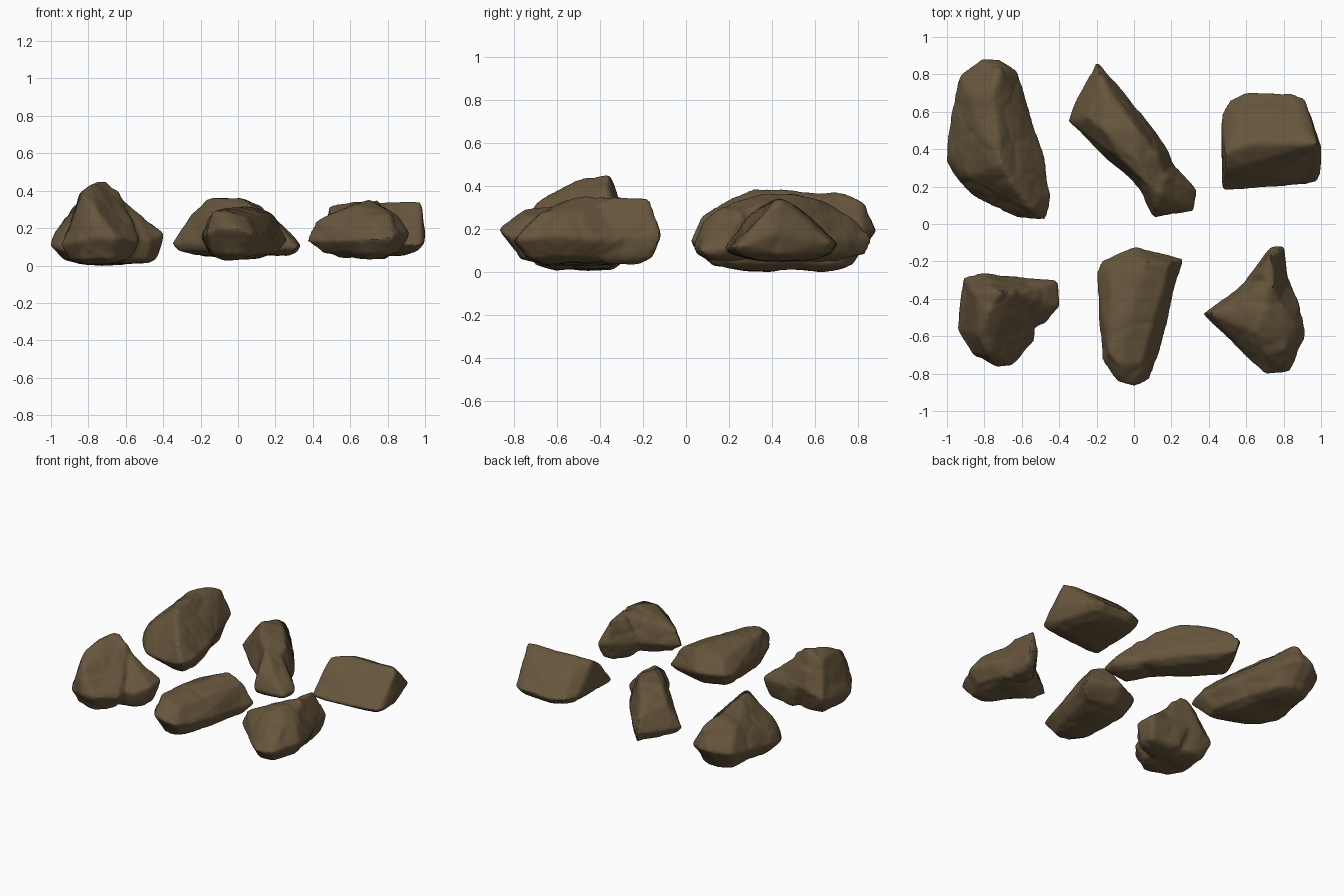
import bpy
import bmesh
from mathutils import Vector, noise

default_cube = bpy.data.objects.get("Cube")
if default_cube:
    bpy.data.objects.remove(default_cube, do_unlink=True)

# One earthy colour for every rock
brown = bpy.data.materials.new("earth_brown")
brown.use_nodes = True
colour = (0.135, 0.093, 0.046, 1)
brown.diffuse_color = colour
shader = next(n for n in brown.node_tree.nodes if n.type == "BSDF_PRINCIPLED")
shader.inputs["Base Color"].default_value = colour
shader.inputs["Roughness"].default_value = 0.9


def add_lobe(bm, outline, crown, base, foot):
    """Convex lump: widest outline, crown points above, rounded belly below."""
    rim = [Vector(p) for p in outline]
    middle = sum(rim, Vector()) / len(rim)
    points = rim + [Vector(p) for p in crown]
    for p in rim:
        for shrink, lift in ((foot, 0.025), (foot * 0.6, 0)):
            under = middle.lerp(p, shrink)
            points.append(Vector((under.x, under.y, base + lift)))
    verts = [bm.verts.new(p) for p in points]
    hull = bmesh.ops.convex_hull(bm, input=verts)
    loose = {g for g in hull["geom_interior"] + hull["geom_unused"]
             if isinstance(g, bmesh.types.BMVert)}
    bmesh.ops.delete(bm, geom=list(loose), context="VERTS")


def weather(mesh, seed, strength):
    """Push the surface in and out with broad dents, chips and fine grain."""
    shift = Vector((seed, seed * 2, seed * 3))
    moved = []
    for v in mesh.vertices:
        p = v.co + shift
        broad = noise.noise(p * 5)
        near = noise.voronoi(p * 5)[0]
        chip = min(near[1] - near[0], 0.3) - 0.2
        grain = noise.fractal(p * 14, 0.9, 2, 3)
        push = 0.016 * broad + 0.02 * chip + 0.003 * grain + 0.004
        moved.append(v.co + v.normal * push * strength)
    for v, co in zip(mesh.vertices, moved):
        v.co = co


def make_rock(name, lobes, base, foot=0.75, seed=1, strength=0.8):
    bm = bmesh.new()
    for outline, crown in lobes:
        add_lobe(bm, outline, crown, base, foot)
    bmesh.ops.recalc_face_normals(bm, faces=bm.faces)
    mesh = bpy.data.meshes.new(name)
    bm.to_mesh(mesh)
    bm.free()
    rock = bpy.data.objects.new(name, mesh)
    bpy.context.collection.objects.link(rock)
    bpy.ops.object.select_all(action="DESELECT")
    rock.select_set(True)
    bpy.context.view_layer.objects.active = rock

    # Fuse the lobes, then wear down the edges
    fuse = rock.modifiers.new("fuse", "REMESH")
    fuse.mode = "VOXEL"
    fuse.voxel_size = 0.012
    wear = rock.modifiers.new("wear", "SMOOTH")
    wear.factor = 0.5
    wear.iterations = 6
    for modifier in (fuse.name, wear.name):
        bpy.ops.object.modifier_apply(modifier=modifier)

    weather(rock.data, seed, strength)
    rock.data.materials.clear()
    rock.data.materials.append(brown)
    bpy.ops.object.shade_smooth_by_angle()
    return rock


# Peaked rock with a steep left wall and a side knob, front row
make_rock("peaked_rock", [
    ([(-.92, -.28, .14), (-.8, -.25, .2), (-.56, -.3, .2), (-.53, -.62, .13),
      (-.65, -.75, .15), (-.73, -.76, .15), (-.86, -.7, .13), (-.94, -.57, .11)],
     [(-.84, -.37, .39), (-.75, -.35, .45), (-.71, -.36, .45), (-.64, -.37, .4),
      (-.79, -.5, .43), (-.83, -.59, .38), (-.78, -.69, .32), (-.66, -.62, .25)]),
    ([(-.7, -.27, .18), (-.42, -.31, .17), (-.4, -.44, .17), (-.47, -.53, .14),
      (-.7, -.6, .15)],
     [(-.64, -.37, .37), (-.5, -.36, .25), (-.52, -.46, .23)]),
], base=.01, seed=3)

# Long tapering rock, front row
make_rock("tapered_rock", [
    ([(-.2, -.26, .15), (-.17, -.19, .16), (0, -.12, .17), (.12, -.15, .16),
      (.26, -.19, .13), (.2, -.4, .14), (.13, -.7, .15), (.08, -.84, .17),
      (0, -.87, .2), (-.08, -.85, .2), (-.17, -.73, .17), (-.18, -.5, .15)],
     [(.19, -.21, .28), (.06, -.2, .32), (-.12, -.25, .25), (.12, -.42, .27),
      (.04, -.74, .26), (-.08, -.75, .29), (-.13, -.69, .29), (-.1, -.5, .28)]),
], base=.035, foot=.75, seed=8, strength=.6)

# Three-cornered rock with a raised rear tip, front row
make_rock("cornered_rock", [
    ([(.37, -.48, .13), (.45, -.42, .15), (.67, -.25, .16), (.82, -.27, .15),
      (.87, -.4, .15), (.91, -.6, .17), (.83, -.79, .15), (.7, -.81, .14),
      (.6, -.71, .13)],
     [(.72, -.3, .34), (.7, -.46, .35), (.64, -.58, .32), (.81, -.66, .28),
      (.72, -.71, .25), (.53, -.46, .29), (.42, -.48, .23), (.85, -.54, .27)]),
    ([(.6, -.3, .17), (.73, -.13, .18), (.8, -.12, .16), (.82, -.27, .16),
      (.85, -.45, .17), (.62, -.45, .17)],
     [(.73, -.17, .34), (.68, -.26, .33), (.75, -.35, .35)]),
], base=.045, foot=.75, seed=5)

# Large rock with a leaning spine, back row
make_rock("large_rock", [
    ([(-1, .46, .13), (-1, .34, .11), (-.94, .23, .08), (-.85, .15, .08),
      (-.62, .03, .12), (-.47, .02, .14), (-.44, .15, .15), (-.5, .4, .16),
      (-.58, .67, .16), (-.62, .81, .17), (-.72, .88, .19), (-.82, .88, .19),
      (-.93, .8, .17)],
     [(-.88, .68, .31), (-.76, .72, .36), (-.72, .82, .32), (-.82, .52, .34),
      (-.71, .31, .39), (-.63, .19, .33), (-.55, .08, .26), (-.5, .12, .22),
      (-.96, .38, .2), (-.89, .26, .22)]),
], base=.01, foot=.75, seed=11)

# Diagonal humped rock with a low rear tip, back row
make_rock("diagonal_rock", [
    ([(-.35, .55, .12), (-.33, .62, .13), (-.23, .74, .15), (-.2, .87, .15),
      (-.12, .77, .15), (.04, .59, .15), (.18, .39, .12), (.23, .28, .1),
      (.13, .12, .1), (.02, .2, .1), (-.2, .42, .11)],
     [(-.18, .8, .23), (-.25, .57, .28), (-.14, .66, .32), (.01, .51, .36),
      (-.16, .5, .36), (-.07, .34, .33), (.02, .33, .36), (.13, .37, .31),
      (.16, .26, .28), (.08, .2, .32)]),
    ([(.15, .34, .12), (.02, .22, .11), (.1, .03, .12), (.19, .05, .1),
      (.24, .1, .1), (.32, .07, .1), (.33, .18, .11), (.23, .3, .12)],
     [(.18, .26, .28), (.05, .24, .33), (.14, .16, .3), (.12, .08, .23),
      (.22, .17, .21)]),
], base=.055, foot=.9, seed=14, strength=.6)

# Ridged wedge rock, back row
make_rock("wedge_rock", [
    ([(.47, .18, .11), (.6, .18, .1), (.98, .22, .11), (1, .27, .12),
      (1, .42, .18), (.95, .55, .14), (.91, .67, .13), (.84, .7, .13),
      (.6, .71, .13), (.52, .67, .13), (.47, .58, .14)],
     [(.49, .29, .26), (.49, .38, .32), (.62, .43, .34), (.98, .43, .34),
      (.92, .49, .32), (.56, .52, .29)]),
], base=.055, foot=.85, seed=20, strength=.5)
